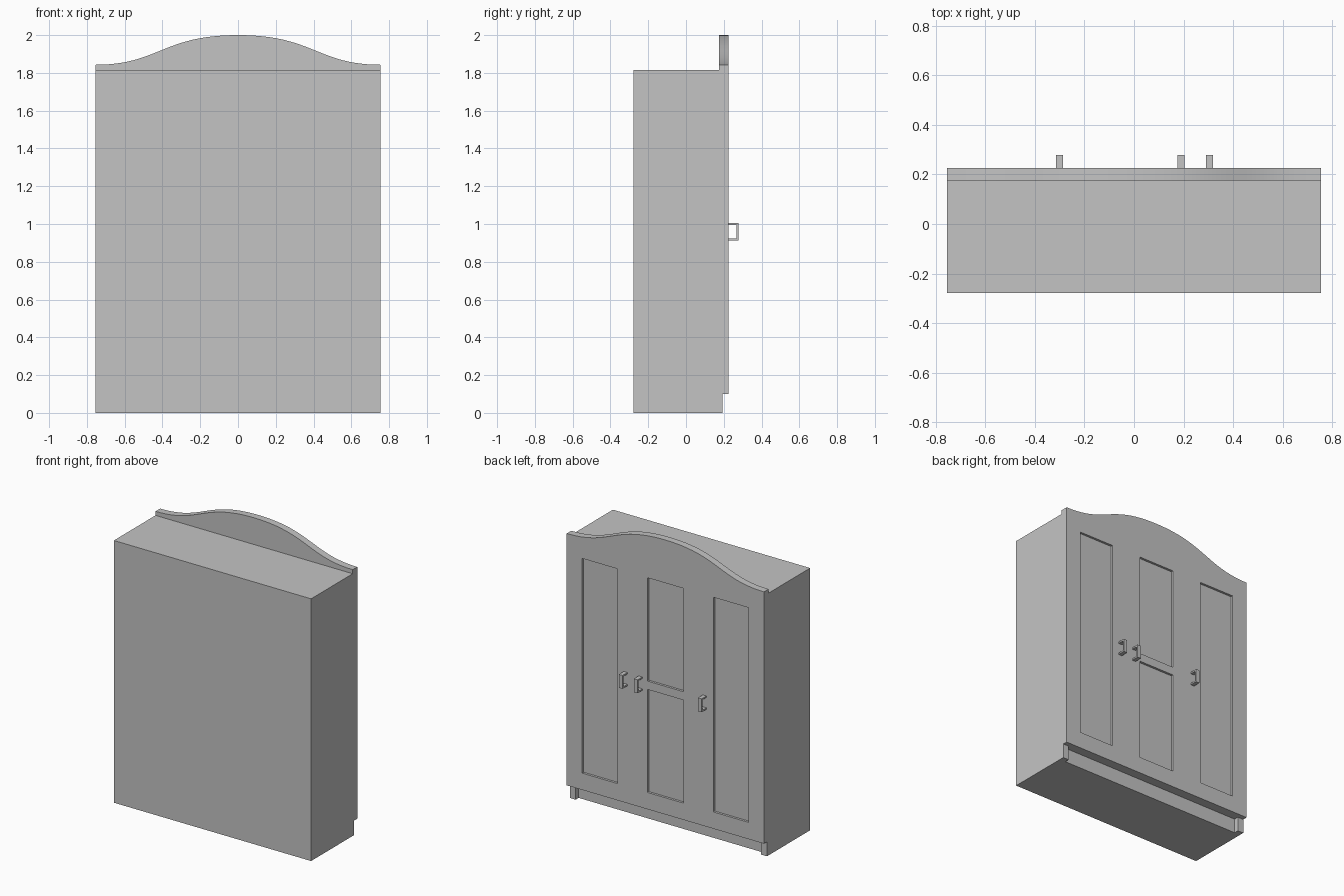
import bpy, bmesh
from mathutils import Matrix, Vector

if "Cube" in bpy.data.objects:
    bpy.data.objects.remove(bpy.data.objects["Cube"], do_unlink=True)

grey = bpy.data.materials.new("plain_grey")
grey.use_nodes = True
grey.diffuse_color = (0.55, 0.55, 0.55, 1)
grey.node_tree.nodes["Principled BSDF"].inputs["Base Color"].default_value = grey.diffuse_color

HALF, BACK, DOOR_BACK, DOOR_FRONT = 0.755, -0.279, 0.176, 0.226
BASE_TOP, CASE_TOP, CROWN_LOW, CROWN_TOP = 0.1, 1.815, 1.843, 2.0


def finish(name, bm):
    bmesh.ops.recalc_face_normals(bm, faces=bm.faces)
    mesh = bpy.data.meshes.new(name)
    bm.to_mesh(mesh)
    bm.free()
    mesh.materials.append(grey)
    obj = bpy.data.objects.new(name, mesh)
    bpy.context.collection.objects.link(obj)
    return obj


def boxes(name, spans):
    """One mesh from boxes given as (x0, x1, y0, y1, z0, z1)."""
    bm = bmesh.new()
    for x0, x1, y0, y1, z0, z1 in spans:
        place = Matrix.Translation(((x0 + x1) / 2, (y0 + y1) / 2, (z0 + z1) / 2))
        size = Matrix.Diagonal((x1 - x0, y1 - y0, z1 - z0, 1))
        bmesh.ops.create_cube(bm, size=1, matrix=place @ size)
    return finish(name, bm)


def prism(name, outline, direction):
    """Extrude a flat outline along a direction."""
    bm = bmesh.new()
    face = bm.faces.new([bm.verts.new(p) for p in outline])
    made = bmesh.ops.extrude_face_region(bm, geom=[face])["geom"]
    verts = [v for v in made if isinstance(v, bmesh.types.BMVert)]
    bmesh.ops.translate(bm, verts=verts, vec=direction)
    return finish(name, bm)


# Carcass and recessed plinth
boxes("carcass", [(-HALF, HALF, BACK, DOOR_BACK, BASE_TOP, CASE_TOP)])
boxes("plinth", [(-HALF, HALF, BACK, 0.16, 0, BASE_TOP)])
for side, label in ((1, "left"), (-1, "right")):
    inner, outer = sorted((side * (HALF - 0.045), side * HALF))
    boxes(label + "_corner_foot", [(inner, outer, 0.16, 0.193, 0, BASE_TOP)])

# Door front with an arched crown
start, pull_a = Vector((0, CROWN_TOP)), Vector((0.4, CROWN_TOP))
pull_b, end = Vector((0.42, CROWN_LOW)), Vector((HALF, CROWN_LOW))
arch = []
for i in range(25):
    t = i / 24
    s = 1 - t
    arch.append(s**3 * start + 3 * s * s * t * pull_a + 3 * s * t * t * pull_b + t**3 * end)
top = [(-p.x, p.y) for p in reversed(arch)] + [(p.x, p.y) for p in arch[1:]]
outline = top + [(HALF, BASE_TOP), (-HALF, BASE_TOP)]
door = prism("door_front", [(x, DOOR_BACK, z) for x, z in outline],
             (0, DOOR_FRONT - DOOR_BACK, 0))

# Sunken door panels
low, high = 0.216, 1.702
panels = [(0.368, 0.638, low, high), (-0.638, -0.368, low, high),
          (-0.138, 0.138, 0.987, high), (-0.138, 0.138, low, 0.929)]
cutter = boxes("panel_cutter", [(x0, x1, DOOR_FRONT - 0.016, DOOR_FRONT + 0.1, z0, z1)
                                for x0, x1, z0, z1 in panels])
cutter.hide_render = True
cut = door.modifiers.new("panels", 'BOOLEAN')
cut.operation, cut.solver, cut.object = 'DIFFERENCE', 'EXACT', cutter
bpy.ops.object.select_all(action='DESELECT')
bpy.context.view_layer.objects.active = door
door.select_set(True)
bpy.ops.object.modifier_apply(modifier=cut.name)
bpy.data.objects.remove(cutter, do_unlink=True)
bpy.ops.object.shade_smooth_by_angle(angle=0.5)

# Bracket handles
tip, bottom, upper, bar = 0.279, 0.912, 1.005, 0.011
bracket = [(DOOR_FRONT, bottom), (tip, bottom), (tip, upper), (DOOR_FRONT, upper),
           (DOOR_FRONT, upper - bar), (tip - bar, upper - bar),
           (tip - bar, bottom + bar), (DOOR_FRONT, bottom + bar)]
for label, x in (("left", 0.305), ("middle", 0.19), ("right", -0.301)):
    prism(label + "_handle", [(x - 0.014, y, z) for y, z in bracket], (0.028, 0, 0))
